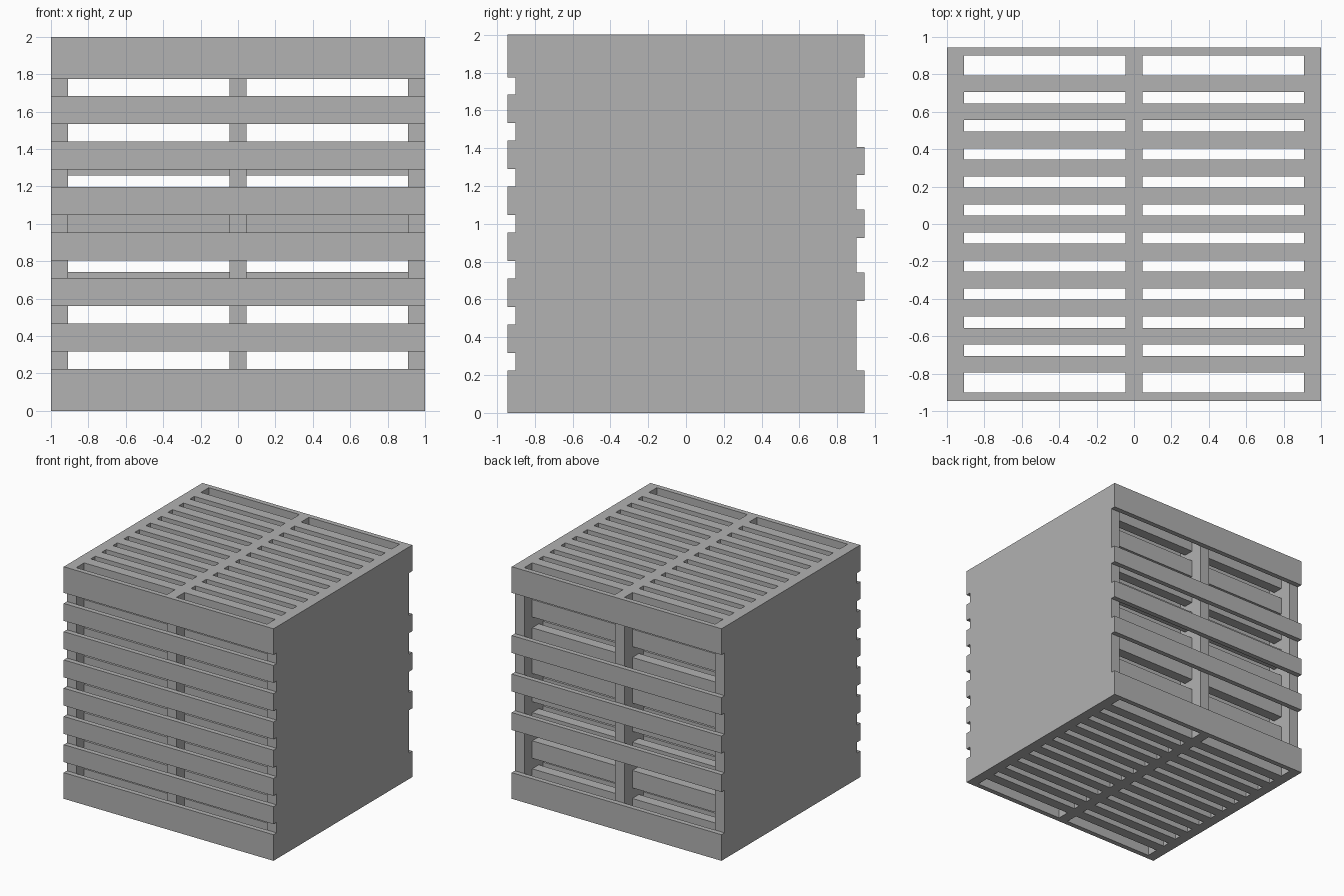
import bpy

if "Cube" in bpy.data.objects:
    bpy.data.objects.remove(bpy.data.objects["Cube"], do_unlink=True)

gray = bpy.data.materials.new("plain_gray")
gray.use_nodes = True
color = (0.445, 0.445, 0.445, 1)
gray.diffuse_color = color
gray.node_tree.nodes["Principled BSDF"].inputs["Base Color"].default_value = color


def box(name, x, y, z):
    """Box from (low, high) pairs on each axis."""
    center = [(lo + hi) / 2 for lo, hi in (x, y, z)]
    bpy.ops.mesh.primitive_cube_add(size=1, location=center)
    part = bpy.context.object
    part.name = name
    part.scale = [hi - lo for lo, hi in (x, y, z)]
    bpy.ops.object.transform_apply(location=False, rotation=False, scale=True)
    part.data.materials.append(gray)
    return part


INNER, OUTER = 0.902, 0.945    # depth of the walls and of the boards on them
WALL = 0.09                    # wall thickness
END = 0.225                    # height of the top and bottom boards
BOARD = 0.15                   # height of the other boards

# Two side walls and a middle divider
for name, left in (("right_wall", -1), ("divider", -WALL / 2), ("left_wall", 1 - WALL)):
    box(name, (left, left + WALL), (-INNER, INNER), (0, 2))


def levels(count, pitch):
    """Heights of the end boards and of evenly spaced boards between them."""
    middle = [1 + (i - (count - 1) / 2) * pitch for i in range(count)]
    spans = [(c - BOARD / 2, c + BOARD / 2) for c in middle]
    return [(0, END)] + spans + [(2 - END, 2)]


front_levels = levels(6, 0.2435)
back_levels = levels(3, 0.332)

# Horizontal boards on the front and back
for span in front_levels:
    box("front_board", (-1, 1), (-OUTER, -INNER), span)
for span in back_levels:
    box("back_board", (-1, 1), (INNER, OUTER), span)

# Rows of inner slats at every front board level, let into the walls
for span in front_levels:
    for i in range(11):
        y = (i - 5) * 0.15
        box("inner_slat", (-0.95, 0.95), (y - 0.045, y + 0.045), span)
